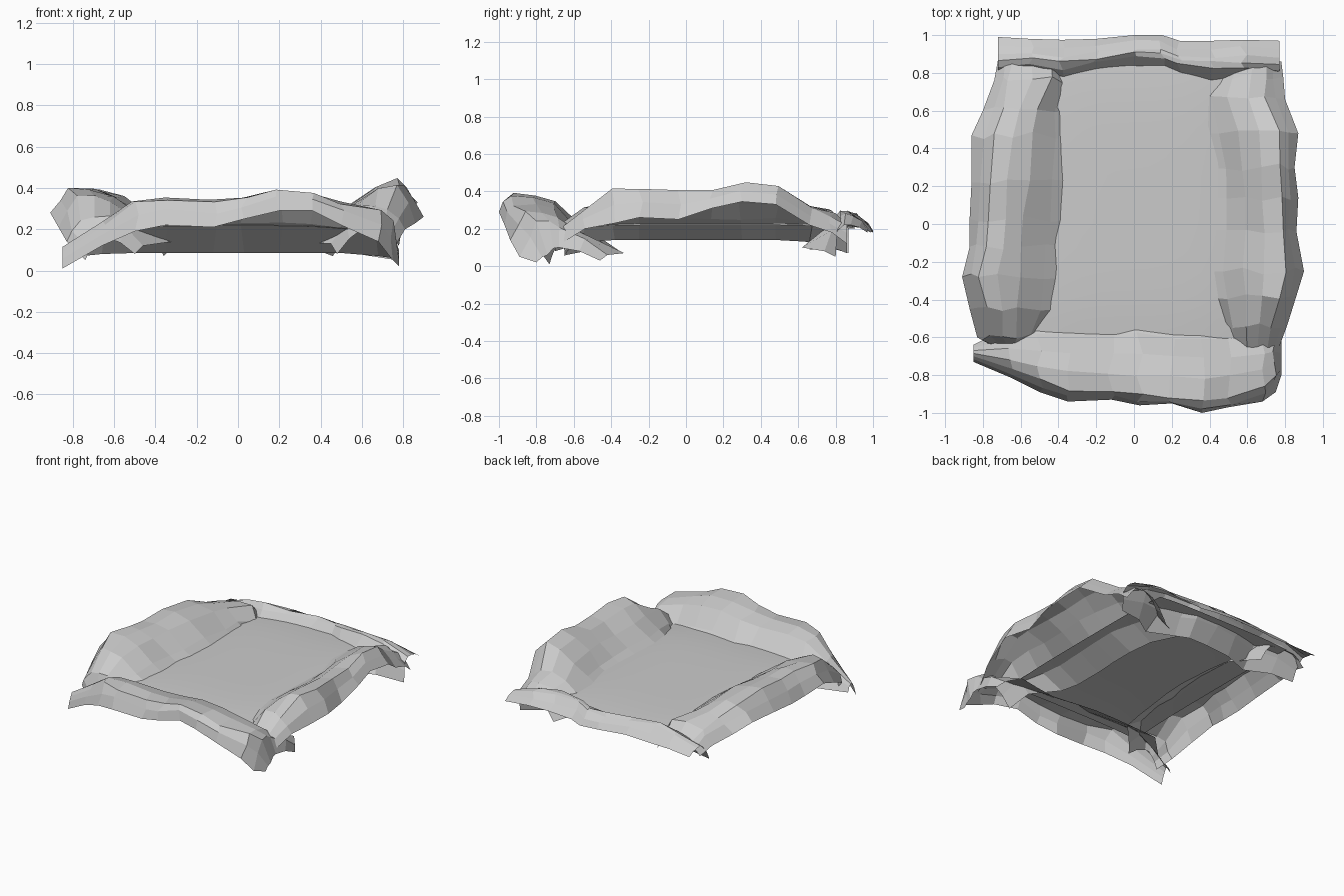
import bpy, random

random.seed(4)


def mesh_object(name, verts, cols, smooth=False):
    """Grid mesh from row-major vertices."""
    faces = []
    for r in range(len(verts) // cols - 1):
        for c in range(cols - 1):
            a = r * cols + c
            faces.append((a, a + 1, a + cols + 1, a + cols))
    me = bpy.data.meshes.new(name)
    me.from_pydata(verts, [], faces)
    for p in me.polygons:
        p.use_smooth = smooth
    ob = bpy.data.objects.new(name, me)
    bpy.context.collection.objects.link(ob)
    return ob


def rock_rim(name, along_x, stations, flip, tuck):
    """Open rocky shell. Station: position along, then (offset, z) pairs for
    inner foot, shoulder, crest and outer lip. Tuck slides the foot further
    under the floor."""
    verts = []
    last = len(stations) - 1
    for i, st in enumerate(stations):
        pts = [(st[k], st[k + 1]) for k in range(1, 9, 2)]
        inner = 1 < i < last - 1
        row = [(pts[0][0] + (tuck if inner else 0), pts[0][1])]
        for a, b in zip(pts, pts[1:]):
            bulge = 0.015 if b is pts[1] or b is pts[2] else 0.008
            row.append(((a[0] + b[0]) / 2, (a[1] + b[1]) / 2 + bulge))
            row.append(b)
        for k, (u, z) in enumerate(row):
            s = st[0]
            if 0 < i < last and 0 < k < 6:
                s += random.uniform(-.02, .02)
                u += random.uniform(-.012, .012)
                z += random.uniform(-.008, .008)
            verts.append((s, u, z) if along_x else (u, s, z))
    ob = mesh_object(name, verts, 7)
    if flip:
        ob.data.flip_normals()
    return ob


# Side rims: y, foot x z, shoulder x z, crest x z, lip x z
rock_rim("right_rim", False, [
    (.86, .46, .07, .56, .20, .70, .22, .78, .12),
    (.78, .38, .10, .53, .26, .70, .27, .79, .18),
    (.66, .30, .13, .50, .29, .70, .31, .80, .22),
    (.48, .37, .14, .55, .33, .77, .43, .87, .33),
    (.30, .39, .14, .57, .34, .78, .45, .85, .345),
    (.14, .39, .14, .58, .34, .79, .41, .87, .31),
    (-.04, .38, .14, .58, .33, .78, .405, .86, .25),
    (-.25, .38, .14, .58, .34, .81, .42, .90, .26),
    (-.38, .41, .14, .60, .34, .77, .41, .86, .23),
    (-.54, .45, .13, .60, .31, .73, .30, .81, .20),
    (-.70, .48, .08, .60, .20, .70, .18, .75, .10)], False, -.11)
rock_rim("left_rim", False, [
    (.87, -.36, .07, -.44, .20, -.64, .21, -.72, .14),
    (.76, -.33, .10, -.43, .29, -.66, .28, -.74, .18),
    (.60, -.33, .14, -.52, .32, -.70, .32, -.80, .22),
    (.47, -.31, .14, -.54, .34, -.75, .37, -.86, .27),
    (.22, -.29, .14, -.56, .36, -.77, .39, -.86, .25),
    (.03, -.30, .14, -.59, .36, -.78, .38, -.87, .24),
    (-.12, -.32, .14, -.61, .36, -.78, .39, -.87, .24),
    (-.28, -.34, .14, -.61, .365, -.82, .40, -.91, .28),
    (-.45, -.37, .14, -.62, .34, -.79, .36, -.87, .21),
    (-.60, -.46, .12, -.63, .26, -.76, .24, -.83, .14),
    (-.65, -.50, .08, -.64, .16, -.70, .13, -.74, .05)], True, .05)

# Front and back rims: x, foot y z, shoulder y z, crest y z, lip y z
rock_rim("front_rim", True, [
    (-.85, -.64, .06, -.67, .11, -.70, .09, -.73, .01),
    (-.66, -.54, .08, -.66, .23, -.76, .22, -.81, .12),
    (-.50, -.50, .085, -.68, .31, -.83, .33, -.89, .19),
    (-.35, -.49, .085, -.68, .32, -.88, .345, -.94, .22),
    (-.12, -.48, .085, -.68, .32, -.89, .335, -.93, .21),
    (.03, -.48, .085, -.69, .33, -.91, .35, -.96, .25),
    (.20, -.50, .085, -.70, .34, -.91, .395, -.95, .29),
    (.36, -.52, .085, -.71, .33, -.94, .375, -1.0, .29),
    (.50, -.50, .085, -.70, .31, -.92, .33, -.97, .22),
    (.68, -.45, .07, -.68, .26, -.87, .29, -.94, .14),
    (.75, -.42, .06, -.68, .20, -.79, .24, -.89, .05),
    (.78, -.46, .03, -.68, .10, -.74, .06, -.80, .02)], True, .12)
rock_rim("back_rim", True, [
    (-.72, .76, .08, .83, .19, .90, .21, .99, .18),
    (-.55, .74, .09, .84, .25, .90, .26, .98, .19),
    (-.38, .70, .09, .82, .27, .89, .28, .975, .19),
    (-.20, .76, .10, .85, .27, .91, .27, .98, .20),
    (.00, .78, .10, .88, .27, .93, .26, 1.0, .19),
    (.15, .78, .10, .88, .27, .93, .26, 1.0, .18),
    (.24, .74, .10, .84, .28, .89, .28, .97, .19),
    (.42, .66, .10, .82, .29, .89, .28, .97, .20),
    (.58, .74, .08, .83, .26, .89, .26, .975, .20),
    (.77, .80, .05, .81, .19, .88, .22, .97, .18)], False, -.04)

# Gently domed smooth floor, its edges pushed through the rims
n = 12
floor = []
for j in range(n + 1):
    for i in range(n + 1):
        u, v = 2 * i / n - 1, 2 * j / n - 1
        floor.append((.54 * u - .01, .13 + .77 * v,
                      .235 - .015 * u ** 4 - .02 * v ** 4))
mesh_object("floor", floor, n + 1, True)
